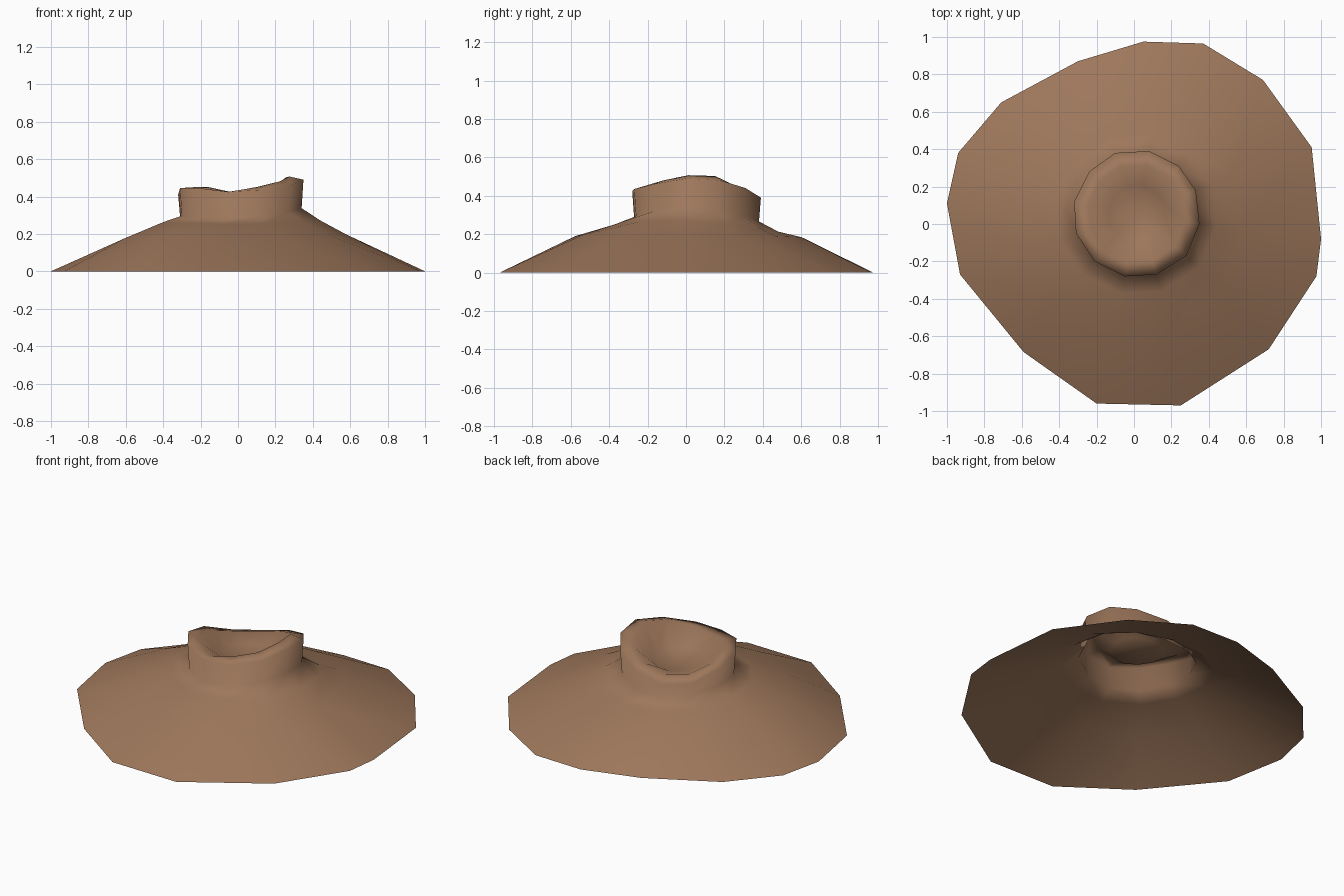
import bpy, bmesh, math

if "Cube" in bpy.data.objects:
    bpy.data.objects.remove(bpy.data.objects["Cube"])

# Flat clay colour
clay = bpy.data.materials.new("warm brown clay")
clay.diffuse_color = (0.34, 0.185, 0.105, 1)
clay.use_nodes = True
clay.node_tree.nodes["Principled BSDF"].inputs["Base Color"].default_value = clay.diffuse_color

CX, CY = 0.02, 0.055  # centre of the neck

# Irregular foot outline (x, y), counter-clockwise from the right
foot = [(1.0, -0.08), (0.95, 0.41), (0.69, 0.77), (0.37, 0.965), (0.05, 0.975),
        (-0.30, 0.87), (-0.71, 0.65), (-0.94, 0.38), (-1.0, 0.11), (-0.93, -0.27),
        (-0.59, -0.685), (-0.20, -0.96), (0.25, -0.97), (0.72, -0.67), (0.975, -0.28)]

# Outer rim (x, y, z) and height of the inner lip, counter-clockwise from the right
rim = [(0.35, 0.0, 0.49, 0.507), (0.33, 0.18, 0.48, 0.503), (0.24, 0.31, 0.44, 0.455),
       (0.08, 0.39, 0.39, 0.41), (-0.10, 0.38, 0.345, 0.375), (-0.24, 0.28, 0.35, 0.375),
       (-0.32, 0.12, 0.41, 0.41), (-0.31, -0.05, 0.445, 0.45), (-0.21, -0.20, 0.445, 0.45),
       (-0.05, -0.28, 0.425, 0.423), (0.12, -0.27, 0.435, 0.45), (0.28, -0.17, 0.46, 0.48)]

bm = bmesh.new()


def rim_ring(scale, height):
    """Copy of the rim scaled about the neck centre; scale and height may vary by angle."""
    verts = []
    for x, y, z, lip in rim:
        a = math.atan2(y - CY, x - CX)
        s = scale(a) if callable(scale) else scale
        verts.append(bm.verts.new((CX + (x - CX) * s, CY + (y - CY) * s, height(a, z, lip))))
    return verts


def loop_edges(verts):
    pairs = zip(verts, verts[1:] + verts[:1])
    return [bm.edges.get(p) or bm.edges.new(p) for p in pairs]


# Shoulder, neck foot, neck wall, rolled lip and crater dish
cos, sin = math.cos, math.sin
rings = [
    rim_ring(lambda a: 1.76 - 0.09 * cos(a) - 0.11 * sin(a),
             lambda a, z, l: 0.187 + 0.01 * cos(a) - 0.005 * sin(a)),
    rim_ring(1.27, lambda a, z, l: 0.248 + 0.005 * cos(a) - 0.02 * sin(a) + 0.017 * cos(2 * a)),
    rim_ring(0.97, lambda a, z, l: 0.295 + 0.02 * cos(a) - 0.012 * sin(a) + 0.022 * cos(2 * a)),
    rim_ring(1.0, lambda a, z, l: z),
    rim_ring(0.77, lambda a, z, l: l),
    rim_ring(0.45, lambda a, z, l: 0.355 + 0.2 * (l - 0.43)),
]
for low, high in zip(rings, rings[1:]):
    for i in range(12):
        j = (i + 1) % 12
        bm.faces.new((low[i], low[j], high[j], high[i]))

# Crater floor
floor = bm.verts.new((CX, CY, 0.34))
for i in range(12):
    bm.faces.new((rings[-1][i], rings[-1][(i + 1) % 12], floor))

# Lower slope
foot_verts = [bm.verts.new((x, y, 0)) for x, y in foot]
bmesh.ops.bridge_loops(bm, edges=loop_edges(foot_verts) + loop_edges(rings[0]))

bmesh.ops.recalc_face_normals(bm, faces=bm.faces)
if sum(f.normal.z * f.calc_area() for f in bm.faces) < 0:
    bmesh.ops.reverse_faces(bm, faces=bm.faces)
for f in bm.faces:
    f.smooth = True

mesh = bpy.data.meshes.new("crater_mound")
bm.to_mesh(mesh)
bm.free()
mesh.materials.append(clay)
obj = bpy.data.objects.new("crater_mound", mesh)
bpy.context.collection.objects.link(obj)
